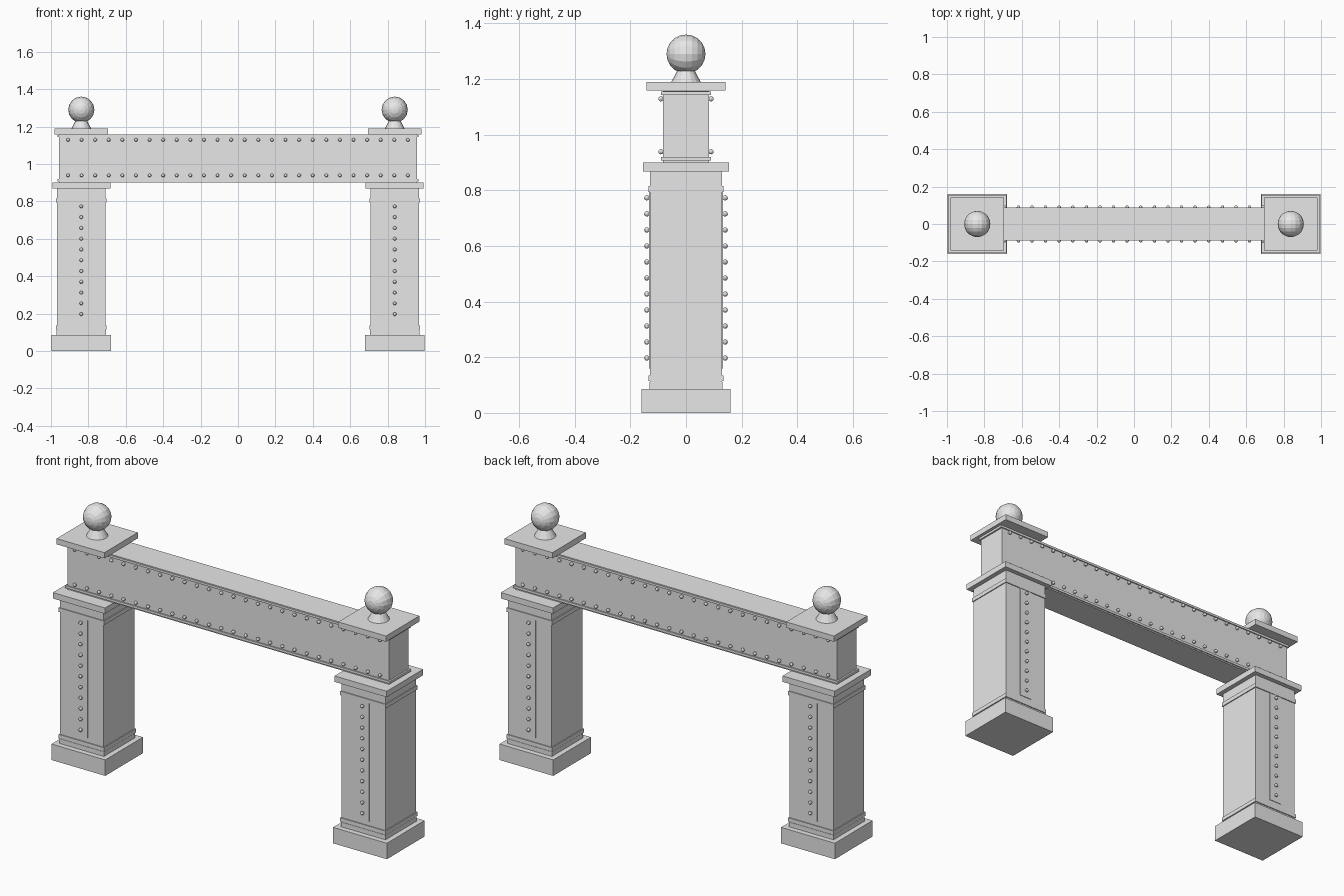
import bpy, bmesh, math
from mathutils import Matrix

default = bpy.data.objects.get("Cube")
if default:
    bpy.data.objects.remove(default)

GREY = (0.8, 0.8, 0.8, 1)
metal = bpy.data.materials.new("painted_grey")
metal.use_nodes = True
metal.diffuse_color = GREY
metal.node_tree.nodes["Principled BSDF"].inputs["Base Color"].default_value = GREY

PILLAR_X = 0.838


def finish(name, bm):
    mesh = bpy.data.meshes.new(name)
    bm.to_mesh(mesh)
    bm.free()
    mesh.materials.append(metal)
    obj = bpy.data.objects.new(name, mesh)
    bpy.context.collection.objects.link(obj)
    return obj


def box(name, x, half_x, half_y, z0, z1, y=0):
    bm = bmesh.new()
    place = Matrix.Translation((x, y, (z0 + z1) / 2))
    size = Matrix.Diagonal((2 * half_x, 2 * half_y, z1 - z0, 1))
    bmesh.ops.create_cube(bm, size=1, matrix=place @ size)
    return finish(name, bm)


def rivets(name, points):
    bm = bmesh.new()
    for p in points:
        turn = Matrix.Rotation(math.pi / 2, 4, "X")
        bmesh.ops.create_uvsphere(bm, u_segments=10, v_segments=6, radius=0.0095,
                                  matrix=Matrix.Translation(p) @ turn)
    return finish(name, bm)


def finial(side, x):
    # Flared neck and faceted ball, with the ball's poles facing front and back
    bm = bmesh.new()
    bmesh.ops.create_cone(bm, cap_ends=True, segments=16, radius1=0.054, radius2=0.03,
                          depth=0.045, matrix=Matrix.Translation((x, 0, 1.21)))
    finish(side + "_finial_neck", bm)
    bm = bmesh.new()
    place = Matrix.Translation((x, 0, 1.29)) @ Matrix.Rotation(math.pi / 2, 4, "X")
    bmesh.ops.create_uvsphere(bm, u_segments=16, v_segments=10, radius=0.07, matrix=place)
    finish(side + "_finial_ball", bm)


# Square pillar tiers: name, half width, bottom, top
TIERS = [
    ("plinth", 0.16, 0, 0.086),
    ("shaft", 0.13, 0.086, 0.87),
    ("foot_trim", 0.132, 0.086, 0.111),
    ("lower_band", 0.135, 0.114, 0.135),
    ("upper_band", 0.135, 0.794, 0.816),
    ("capital", 0.155, 0.868, 0.9),
    ("top_cap", 0.142, 1.158, 1.189),
]

for side, sign in (("left", 1), ("right", -1)):
    x = sign * PILLAR_X
    for tier, half, z0, z1 in TIERS:
        box(f"{side}_{tier}", x, half, half, z0, z1)
    finial(side, x)

    # Thin riveted strips on the front and back of the shaft
    for face, y_sign in (("front", -1), ("back", 1)):
        box(f"{side}_{face}_strip", x, 0.036, 0.002, 0.16, 0.8, y=y_sign * 0.131)
        rivets(f"{side}_{face}_pillar_rivets",
               [(x, y_sign * 0.141, 0.197 + 0.0576 * i) for i in range(11)])

# Crossbeam with slim flanges
box("beam", 0, 0.957, 0.083, 0.9, 1.16 - 0.003)
box("beam_lower_flange", 0, 0.966, 0.089, 0.907, 0.92)
box("beam_upper_flange", 0, 0.966, 0.089, 1.143, 1.155)

# Two rivet rows on each face of the beam
for face, y in (("front", -0.09), ("back", 0.09)):
    rivets(f"{face}_beam_rivets",
           [(-0.909 + 0.0727 * i, y, z) for i in range(26) for z in (0.939, 1.129)])
